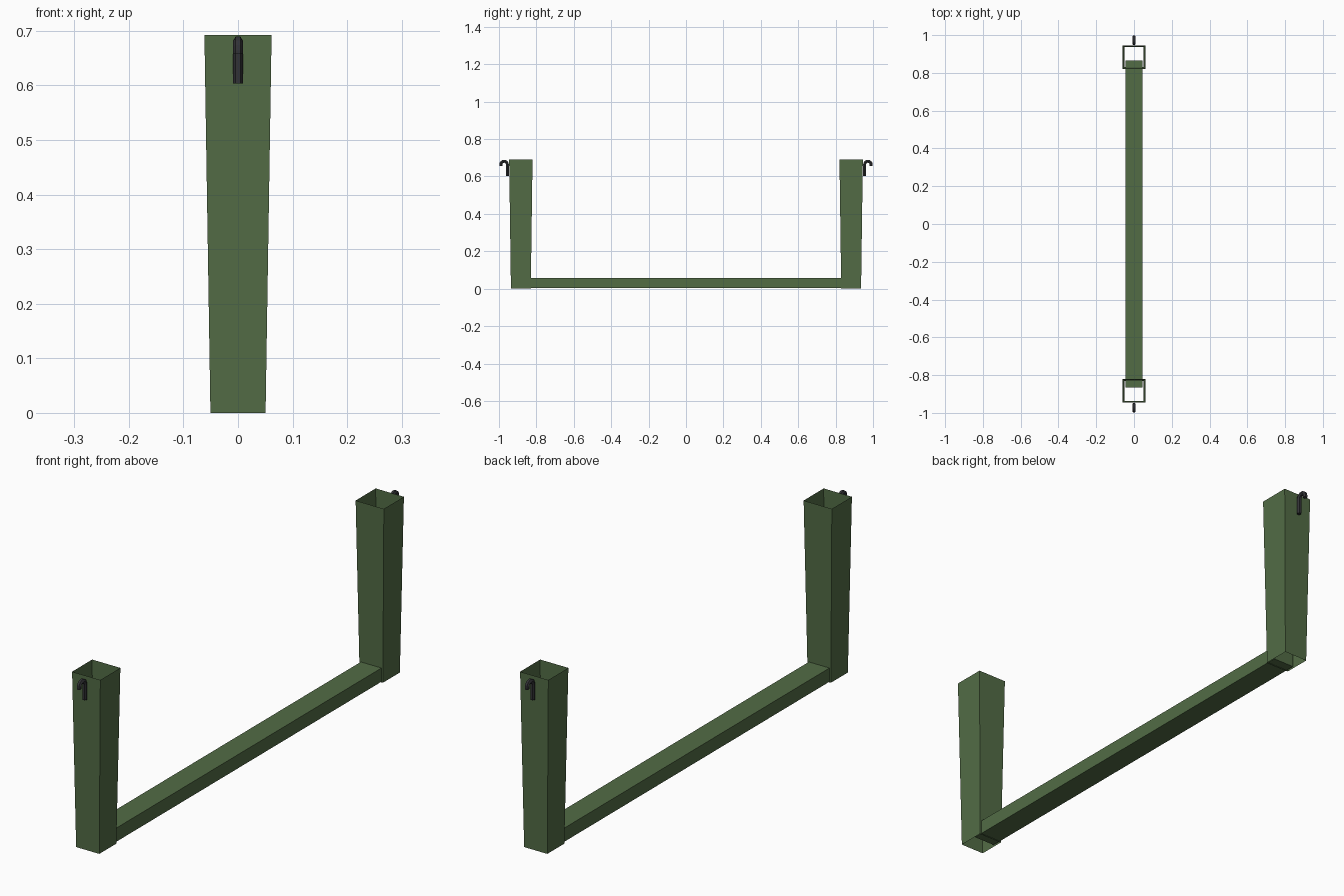
import bpy, bmesh, math
from mathutils import Vector

if "Cube" in bpy.data.objects:
    bpy.data.objects.remove(bpy.data.objects["Cube"])


def material(name, col):
    m = bpy.data.materials.new(name)
    m.diffuse_color = (*col, 1)
    m.use_nodes = True
    m.node_tree.nodes["Principled BSDF"].inputs["Base Color"].default_value = m.diffuse_color
    return m


GREEN = material("olive green paint", (0.085, 0.15, 0.06))
DARK = material("dark steel", (0.032, 0.032, 0.036))


def finish(bm, name, mat):
    me = bpy.data.meshes.new(name)
    bm.to_mesh(me)
    bm.free()
    me.materials.append(mat)
    ob = bpy.data.objects.new(name, me)
    bpy.context.collection.objects.link(ob)
    return ob


def loft(bm, rings, caps):
    # bridge a list of closed point rings
    vr = [[bm.verts.new(p) for p in r] for r in rings]
    n = len(vr[0])
    for a, b in zip(vr, vr[1:]):
        for i in range(n):
            j = (i + 1) % n
            bm.faces.new((a[i], a[j], b[j], b[i]))
    if caps:
        bm.faces.new(vr[0][::-1])
        bm.faces.new(vr[-1])


def square(cy, hx, hy, z):
    return [(-hx, cy - hy, z), (hx, cy - hy, z), (hx, cy + hy, z), (-hx, cy + hy, z)]


# cross beam
bm = bmesh.new()
loft(bm, [square(0, 0.045, 0.866, 0.003), square(0, 0.045, 0.866, 0.057)], True)
finish(bm, "cross_beam", GREEN)

for side, label in ((-1, "front"), (1, "back")):
    # open, thin-walled tapered stake
    bm = bmesh.new()
    loft(bm, [square(side * 0.883, 0.0505, 0.053, 0),
              square(side * 0.883, 0.0615, 0.0625, 0.692)], False)
    finish(bm, label + "_stake", GREEN)

    # rope hook: six-sided rod with a curled top
    R, r, cy, cz = 0.0175, 0.009, 0.9725, 0.664
    path = [(cy - R, 0.603, 0.0)]
    for i in range(9):
        a = math.pi * i / 8
        path.append((cy - R * math.cos(a), cz + R * math.sin(a), a))
    path.append((cy + R, 0.657, math.pi))
    rings = []
    for y, z, a in path:
        out = Vector((0, -math.cos(a), math.sin(a)))
        ring = []
        for k in range(6):
            t = math.tau * k / 6
            p = Vector((r * math.cos(t), y, z)) + out * (r * math.sin(t))
            ring.append((p.x, p.y * side, p.z))
        rings.append(ring)
    bm = bmesh.new()
    loft(bm, rings, True)
    bmesh.ops.recalc_face_normals(bm, faces=bm.faces)
    finish(bm, label + "_hook", DARK)
